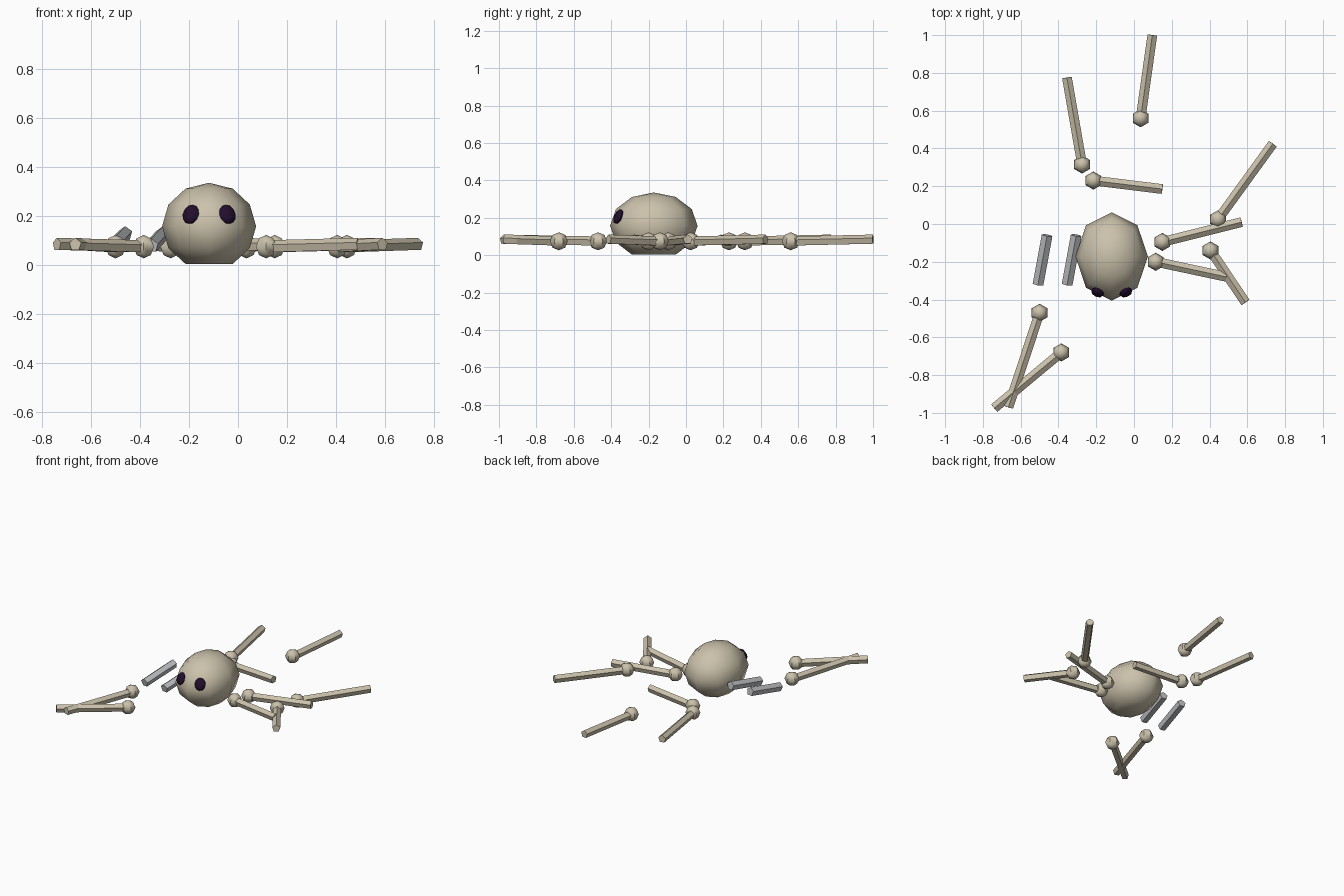
import bpy, bmesh
from mathutils import Vector, Matrix, Euler

cube = bpy.data.objects.get("Cube")
if cube:
    bpy.data.objects.remove(cube)


def material(name, rgb):
    m = bpy.data.materials.new(name)
    m.use_nodes = True
    m.diffuse_color = (*rgb, 1)
    m.node_tree.nodes["Principled BSDF"].inputs["Base Color"].default_value = (*rgb, 1)
    return m


BONE = material("bone", (0.60, 0.54, 0.41))
GREY = material("grey", (0.50, 0.51, 0.53))
DARK = material("dark purple", (0.016, 0.004, 0.026))


def finish(name, bm, mat, smooth=True):
    mesh = bpy.data.meshes.new(name)
    bm.to_mesh(mesh)
    bm.free()
    mesh.materials.append(mat)
    ob = bpy.data.objects.new(name, mesh)
    bpy.context.collection.objects.link(ob)
    if smooth:
        bpy.ops.object.select_all(action='DESELECT')
        ob.select_set(True)
        bpy.context.view_layer.objects.active = ob
        bpy.ops.object.shade_smooth_by_angle(angle=0.9)
    return ob


def add_ball(bm, center, size, segments, rings, rot=(0, 0, 0)):
    m = Matrix.LocRotScale(Vector(center), Euler(rot), Vector(size))
    bmesh.ops.create_uvsphere(bm, u_segments=segments, v_segments=rings, radius=1, matrix=m)


def add_rod(bm, start, end, radius):
    # five-sided rod with one ridge facing up
    a, b = Vector(start), Vector(end)
    z = (b - a).normalized()
    x = Vector((0, 0, 1)).cross(z).normalized()
    y = z.cross(x)
    m = Matrix((x, y, z)).transposed().to_4x4()
    m.translation = (a + b) / 2
    bmesh.ops.create_cone(bm, cap_ends=True, segments=5, radius1=radius,
                          radius2=radius, depth=(b - a).length, matrix=m)


# Skull: low-poly egg with a flattened underside
bm = bmesh.new()
add_ball(bm, (-0.118, -0.172, 0.157), (0.192, 0.234, 0.178), 8, 6)
for v in bm.verts:
    v.co.z = max(v.co.z, 0.003)
finish("skull", bm, BONE)

# Eye sockets
for side, label in ((-1, "right"), (1, "left")):
    bm = bmesh.new()
    add_ball(bm, (-0.118 + side * 0.075, -0.362, 0.206), (0.036, 0.02, 0.042),
             8, 6, (-0.42, 0, side * 0.4))
    finish(label + "_eye", bm, DARK)

# Scattered bones: knob position and far tip on the ground plane
BONES = [
    ((0.035, 0.56), (0.097, 1.0)),
    ((-0.275, 0.315), (-0.355, 0.775)),
    ((-0.215, 0.23), (0.15, 0.185)),
    ((0.445, 0.025), (0.735, 0.425)),
    ((0.15, -0.095), (0.57, 0.01)),
    ((0.115, -0.2), (0.49, -0.28)),
    ((0.405, -0.14), (0.59, -0.415)),
    ((-0.5, -0.47), (-0.665, -0.97)),
    ((-0.385, -0.68), (-0.74, -0.975)),
]
for i, (knob, tip) in enumerate(BONES, 1):
    bm = bmesh.new()
    add_ball(bm, (*knob, 0.074), (0.048, 0.048, 0.048), 6, 4)
    add_rod(bm, (*knob, 0.073), (*tip, 0.083), 0.027)
    finish(f"bone_{i}", bm, BONE)

# Two grey rods beside the skull, tilted up at the back
for x, label in ((-0.484, "outer"), (-0.33, "inner")):
    bm = bmesh.new()
    add_rod(bm, (x + 0.024, -0.06, 0.128), (x - 0.024, -0.32, 0.077), 0.03)
    finish(label + "_grey_rod", bm, GREY)
